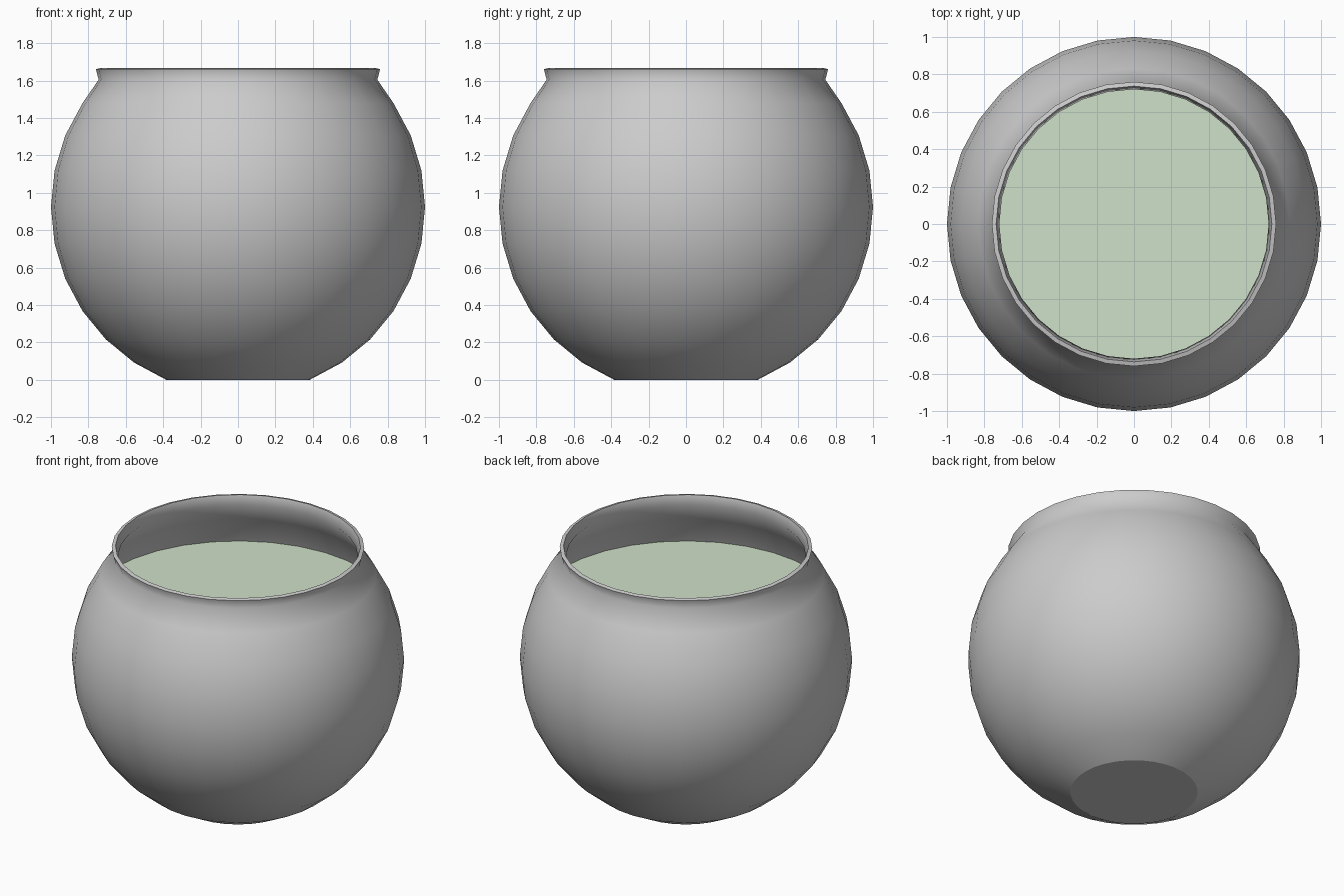
import bpy, bmesh, math

if "Cube" in bpy.data.objects:
    bpy.data.objects.remove(bpy.data.objects["Cube"])

SIDES = 32
STEP = math.radians(11.25)
CZ = math.cos(2 * STEP)          # sphere centre height above the flat base


def arc(radius, first, last):
    """Points on the globe, ring index counted up from the south pole."""
    return [(radius * math.sin(i * STEP), CZ - radius * math.cos(i * STEP))
            for i in range(first, last + 1)]


def lathe(name, profile, sharp=()):
    """Revolve (r, z) points about z, capping both ends."""
    bm = bmesh.new()
    rings = [[bm.verts.new((r * math.cos(2 * math.pi * k / SIDES),
                            r * math.sin(2 * math.pi * k / SIDES), z))
              for k in range(SIDES)] for r, z in profile]
    for a, b in zip(rings, rings[1:]):
        for k in range(SIDES):
            n = (k + 1) % SIDES
            bm.faces.new((a[k], a[n], b[n], b[k]))
    bm.faces.new(rings[0][::-1])
    if len(rings) > 1:
        bm.faces.new(rings[-1])
    for f in bm.faces:
        f.smooth = True
    for i in sharp:
        for k in range(SIDES):
            bm.edges.get((rings[i][k], rings[i][(k + 1) % SIDES])).smooth = False
    if len(rings) == 1:
        bmesh.ops.reverse_faces(bm, faces=bm.faces[:])
    mesh = bpy.data.meshes.new(name)
    bm.to_mesh(mesh)
    bm.free()
    obj = bpy.data.objects.new(name, mesh)
    bpy.context.collection.objects.link(obj)
    return obj


# Bowl: outer wall, flared lip, inner wall and floor
outer = arc(1.0, 2, 11)
lip = [(0.745, 1.605), (0.76, 1.661), (0.737, 1.667), (0.72, 1.607)]
inner = arc(0.978, 2, 11)[::-1]
profile = outer + lip + inner
lip_top = len(outer) + 1
lathe("bowl", profile, sharp=(0, lip_top, lip_top + 1, len(profile) - 1))

# Water surface
water = lathe("water", [(0.908, 1.28)])
mat = bpy.data.materials.new("water_green")
mat.diffuse_color = (0.62, 0.75, 0.58, 1.0)
mat.use_nodes = True
mat.node_tree.nodes["Principled BSDF"].inputs["Base Color"].default_value = mat.diffuse_color
water.data.materials.append(mat)
